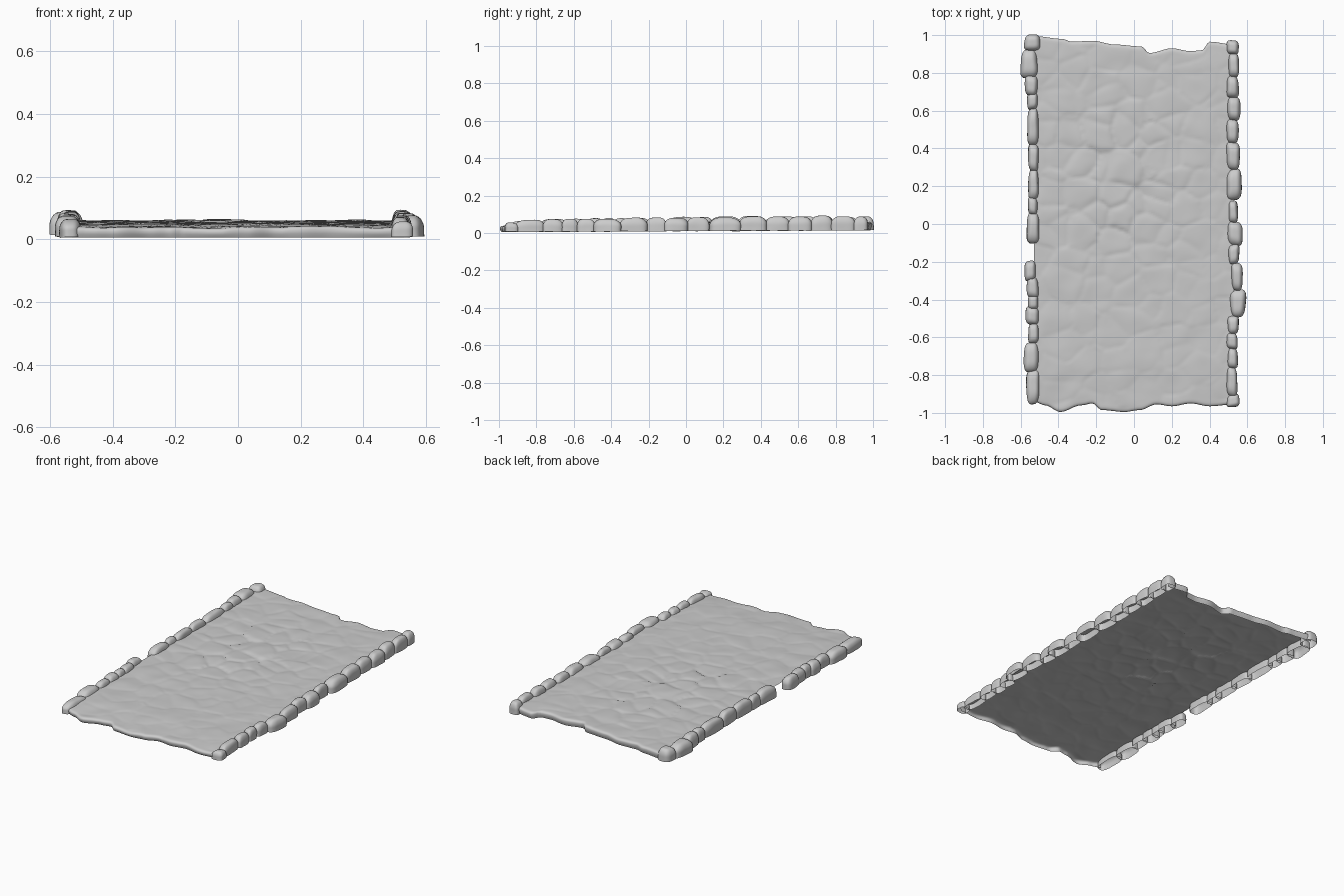
import bpy, bmesh, math, random
from mathutils import Vector, noise

if "Cube" in bpy.data.objects:
    bpy.data.objects.remove(bpy.data.objects["Cube"])

random.seed(4)


def interp(pts, x):
    for (x0, y0), (x1, y1) in zip(pts, pts[1:]):
        if x <= x1:
            t = max(0, (x - x0) / (x1 - x0))
            t = t * t * (3 - 2 * t)
            return y0 + (y1 - y0) * t
    return pts[-1][1]


def finish(bm, name):
    me = bpy.data.meshes.new(name)
    bm.to_mesh(me)
    bm.free()
    for p in me.polygons:
        p.use_smooth = True
    ob = bpy.data.objects.new(name, me)
    bpy.context.collection.objects.link(ob)
    return ob


# ragged outlines of both ends and the gentle rise of the path
FRONT = [(-.53, -.94), (-.47, -.96), (-.39, -.995), (-.28, -.96), (-.22, -.95), (-.17, -.985),
         (-.05, -.995), (.03, -.985), (.12, -.955), (.2, -.965), (.3, -.95), (.4, -.965), (.53, -.955)]
BACK = [(-.53, .995), (-.38, .98), (-.33, .965), (-.22, .97), (-.1, .95), (.04, .94), (.08, .905),
        (.2, .93), (.3, .915), (.36, .92), (.4, .965), (.53, .95)]
RISE = [(-1, .038), (-.7, .049), (-.2, .054), (.3, .058), (1, .058)]


# cobble relief: domed voronoi cells, strongest left of the middle
def cobbles(x, y):
    wob = noise.noise_vector(Vector((x * 5, y * 5, 3))) * .2
    p = Vector((x * 6.5, y * 7.5, .5)) + wob
    d, pts = noise.voronoi(p)
    gap = min(1, (d[1] - d[0]) * 2.2)
    level = noise.cell(pts[0] * 37.3) * .5
    strength = .25 + .75 * math.exp(-((x + .05) / .3) ** 2 - ((y - .25) / .42) ** 2)
    dome = (1 - (1 - gap) ** 2) - .7
    swell = noise.noise(Vector((x * 9, y * 9, 7))) * .004
    return strength * (dome * .008 + level * .008) + swell


# paving sheet, rounded down into a skirt at both ends, open below
NX, NY = 90, 170
rows = [(j / NY, None) for j in range(NY + 1)]
bm = bmesh.new()
grid = []
R = .018


def sheet_row(v, depth=None):
    row = []
    for i in range(NX + 1):
        x = -.53 + 1.06 * i / NX
        f, b = interp(FRONT, x), interp(BACK, x)
        y = f + R + (b - f - 2 * R) * v
        z = interp(RISE, y) + cobbles(x, y)
        if depth is not None:
            s = -1 if v == 0 else 1
            a = min(depth, 1) * math.pi / 2
            low = .006 if s < 0 else .016
            y += s * R * math.sin(a)
            z -= .012 * (1 - math.cos(a))
            if depth > 1:
                t = depth - 1
                z = z + (low - z) * t
                y -= s * .008 * t * t
        row.append(bm.verts.new((x, y, z)))
    grid.append(row)


for d in (2, 1.5, 1, .66, .33):
    sheet_row(0, d)
for j in range(NY + 1):
    sheet_row(j / NY)
for d in (.33, .66, 1, 1.5, 2):
    sheet_row(1, d)
for r0, r1 in zip(grid, grid[1:]):
    for i in range(NX):
        bm.faces.new((r0[i], r0[i + 1], r1[i + 1], r1[i]))
finish(bm, "paving")


# kerb stone: rounded lumpy block without underside
def kerb_stone(side, k, y0, y1, outer, inner):
    bm = bmesh.new()
    bmesh.ops.create_cube(bm, size=2)
    bmesh.ops.subdivide_edges(bm, edges=bm.edges[:], cuts=9, use_grid_fill=True)
    yc, hy = (y0 + y1) / 2, (y1 - y0) / 2 + .004
    xc, hx = (outer + inner) / 2, (outer - inner) / 2
    top = interp([(-1, .058), (-.7, .073), (0, .083), (.4, .089), (1, .09)], yc) + random.uniform(-.003, .004)
    low = .006 + .009 * (yc + 1) / 2
    slope = random.uniform(-.12, .12)
    skew = random.uniform(-.006, .006)
    bmesh.ops.delete(bm, geom=[f for f in bm.faces if f.normal.z < -.9], context='FACES')
    for v in bm.verts:
        x, y, z = v.co
        h = (z + 1) / 2
        # superellipse plan with a domed, rounded top
        n = (abs(x) ** 3.4 + abs(y) ** 3.4) ** (1 / 3.4)
        m = max(abs(x), abs(y))
        s = m / n if n else 1
        shrink = 1 - .24 * max(0, h - .45) ** 2 / .3
        px, py = x * s * shrink, y * s * shrink
        round_top = 1 - .14 * h * m ** 4
        co = Vector((side * (xc + hx * px * (1 + slope * y)), yc + hy * py + skew * x,
                     low + (top - low) * h * round_top))
        co += noise.noise_vector(co * 14 + Vector((k * 3, 0, 0))) * .003
        co.z = max(co.z, 0)
        v.co = co
    if side < 0:
        bmesh.ops.reverse_faces(bm, faces=bm.faces[:])
    finish(bm, ("left" if side < 0 else "right") + f"_kerb_stone_{k}")


LEFT = [(.92, 1.0, .58, .495), (.775, .92, .6, .51), (.68, .785, .578, .51), (.61, .69, .565, .51),
        (.42, .615, .565, .505), (.28, .42, .56, .505), (.13, .29, .56, .505), (.05, .14, .562, .51),
        (-.1, .06, .568, .5), (-.3, -.2, .58, .52), (-.39, -.28, .568, .505), (-.45, -.38, .562, .505),
        (-.53, -.44, .573, .505), (-.63, -.53, .56, .505), (-.78, -.63, .583, .505), (-.95, -.77, .57, .5)]
RIGHT = [(.9, .97, .555, .49), (.78, .9, .557, .5), (.67, .78, .555, .49), (.55, .67, .563, .495),
         (.43, .55, .553, .49), (.29, .43, .56, .49), (.13, .29, .57, .49), (.01, .12, .55, .5),
         (-.11, .01, .575, .495), (-.21, -.11, .557, .5), (-.35, -.21, .575, .515), (-.49, -.35, .592, .51),
         (-.58, -.49, .555, .495), (-.66, -.58, .548, .49), (-.76, -.66, .55, .495), (-.91, -.76, .547, .49),
         (-.965, -.905, .56, .49)]
for side, stones in ((-1, LEFT), (1, RIGHT)):
    for k, s in enumerate(stones, 1):
        kerb_stone(side, k, *s)
